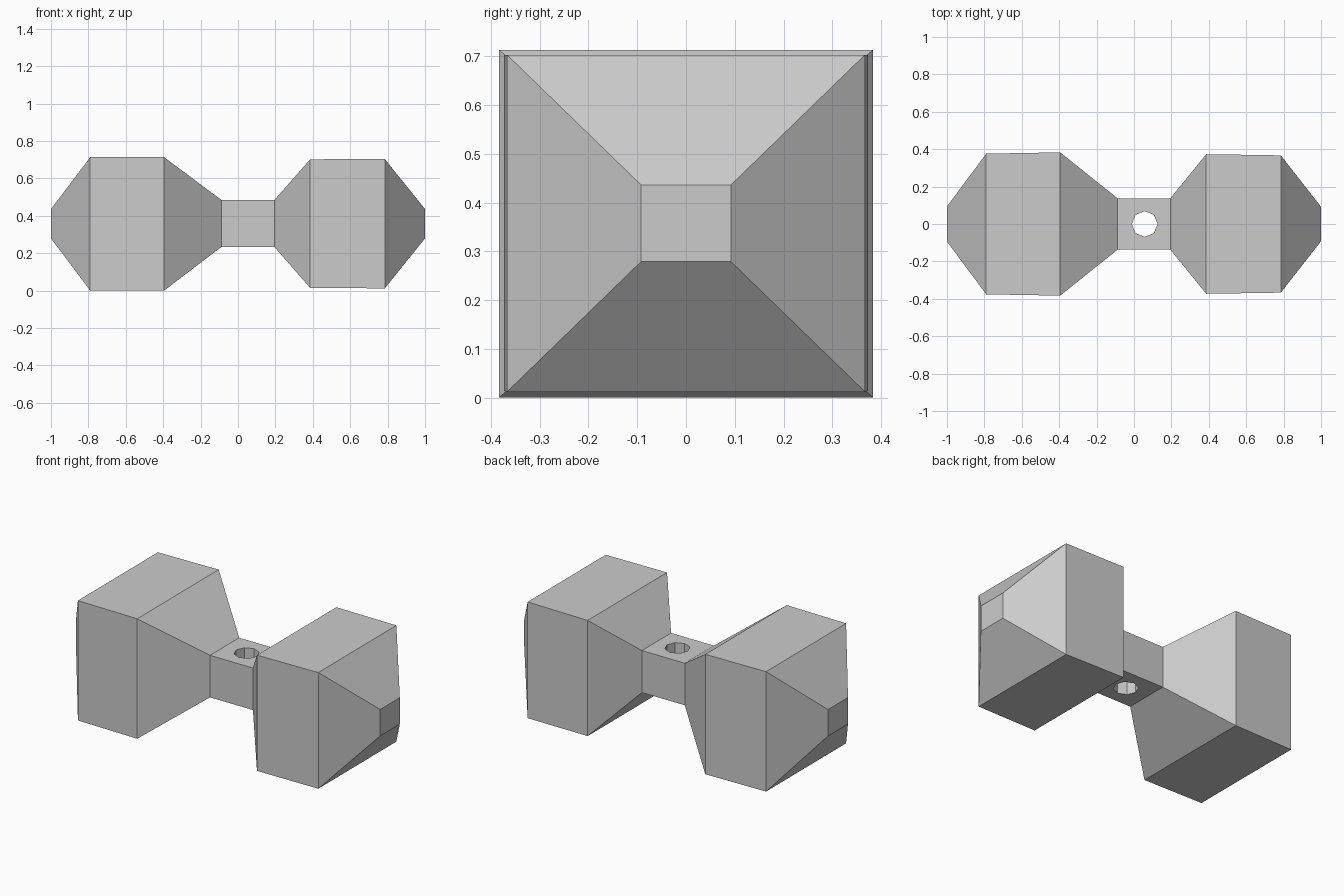
import bpy, bmesh

if "Cube" in bpy.data.objects:
    bpy.data.objects.remove(bpy.data.objects["Cube"])

# Rectangular cross-sections along x: (x, half depth, bottom, top)
SECTIONS = [
    (-1.0, 0.094, 0.279, 0.436),
    (-0.79, 0.376, 0.0, 0.713),
    (-0.395, 0.383, 0.0, 0.713),
    (-0.088, 0.137, 0.234, 0.484),
    (0.194, 0.137, 0.234, 0.484),
    (0.386, 0.373, 0.014, 0.702),
    (0.785, 0.367, 0.012, 0.703),
    (1.0, 0.092, 0.279, 0.436),
]


def new_object(name, bm):
    bmesh.ops.recalc_face_normals(bm, faces=bm.faces)
    mesh = bpy.data.meshes.new(name)
    bm.to_mesh(mesh)
    bm.free()
    obj = bpy.data.objects.new(name, mesh)
    bpy.context.collection.objects.link(obj)
    return obj


# Hammer-like body: two tapered blocks joined by a narrow neck
bm = bmesh.new()
rings = [[bm.verts.new((x, sy * h, z)) for sy, z in ((-1, lo), (1, lo), (1, hi), (-1, hi))]
         for x, h, lo, hi in SECTIONS]
for a, b in zip(rings, rings[1:]):
    for i in range(4):
        j = (i + 1) % 4
        bm.faces.new((a[i], a[j], b[j], b[i]))
bm.faces.new(rings[0])
bm.faces.new(rings[-1])
body = new_object("double_headed_body", bm)

# Octagonal handle hole straight through the neck
bm = bmesh.new()
bmesh.ops.create_cone(bm, cap_ends=True, segments=8, radius1=0.069, radius2=0.069, depth=1.0)
bmesh.ops.translate(bm, verts=bm.verts, vec=(0.057, 0, 0.36))
cutter = new_object("handle_hole_cutter", bm)
cutter.hide_render = True

cut = body.modifiers.new("handle_hole", "BOOLEAN")
cut.operation = "DIFFERENCE"
cut.solver = "EXACT"
cut.object = cutter
bpy.context.view_layer.objects.active = body
bpy.ops.object.modifier_apply(modifier=cut.name)
bpy.data.objects.remove(cutter)
